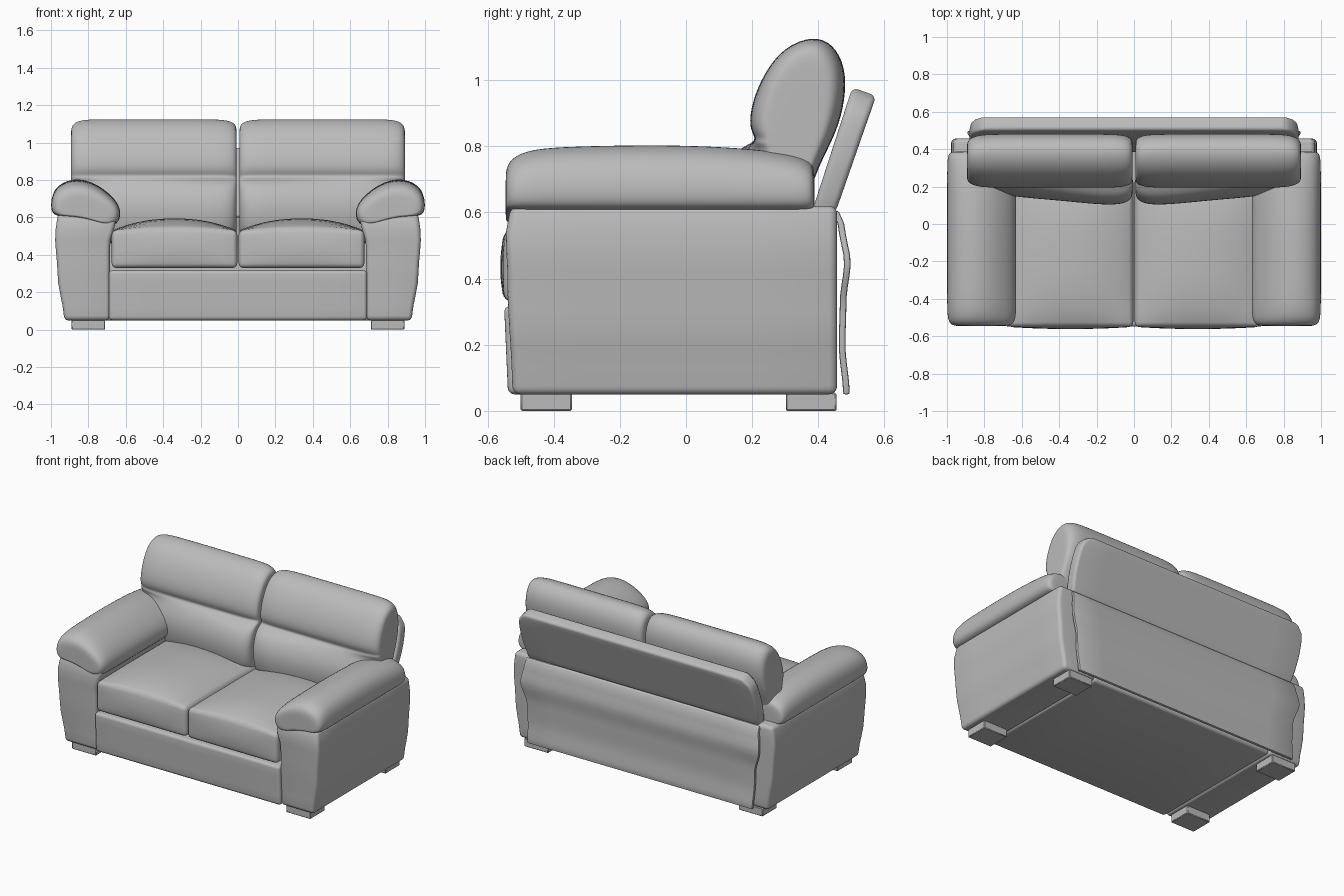
import bpy, bmesh, math
from mathutils import Vector

if "Cube" in bpy.data.objects:
    bpy.data.objects.remove(bpy.data.objects["Cube"])

leather = bpy.data.materials.new("grey leather")
leather.diffuse_color = (0.5, 0.5, 0.5, 1)
leather.use_nodes = True
leather.node_tree.nodes["Principled BSDF"].inputs["Base Color"].default_value = leather.diffuse_color


def finish(name, bm, subsurf=0, angle=40):
    bmesh.ops.recalc_face_normals(bm, faces=bm.faces)
    me = bpy.data.meshes.new(name)
    bm.to_mesh(me)
    bm.free()
    for p in me.polygons:
        p.use_smooth = True
    me.set_sharp_from_angle(angle=math.radians(angle))
    me.materials.append(leather)
    ob = bpy.data.objects.new(name, me)
    bpy.context.collection.objects.link(ob)
    if subsurf:
        ob.modifiers.new("smooth", 'SUBSURF').levels = subsurf
        ob.modifiers["smooth"].render_levels = subsurf
    return ob


def soft_box(name, lo, hi, r, cuts=(0, 0, 0), shape=None, side=1, segs=4):
    """Bevelled box, cut into a grid, then bent by a shape function."""
    lo, hi = Vector(lo), Vector(hi)
    bm = bmesh.new()
    bmesh.ops.create_cube(bm, size=1)
    for v in bm.verts:
        v.co = Vector([lo[i] + (v.co[i] + 0.5) * (hi[i] - lo[i]) for i in range(3)])
    bmesh.ops.bevel(bm, geom=bm.edges[:], offset=r, segments=segs, profile=0.5, affect='EDGES')
    for axis, n in enumerate(cuts):
        normal = Vector([float(i == axis) for i in range(3)])
        a, b = lo[axis] + r, hi[axis] - r
        for k in range(1, n + 1):
            bmesh.ops.bisect_plane(bm, geom=bm.verts[:] + bm.edges[:] + bm.faces[:],
                                   plane_co=normal * (a + (b - a) * k / (n + 1)), plane_no=normal)
    for v in bm.verts:
        if shape:
            v.co = shape(*v.co)
        v.co.x *= side
    return finish(name, bm)


def loft(name, rings, side=1, subsurf=2):
    """Skin closed rings of points and cap both ends."""
    bm = bmesh.new()
    loops = [[bm.verts.new((x * side, y, z)) for x, y, z in ring] for ring in rings]
    n = len(loops[0])
    for a, b in zip(loops, loops[1:]):
        for i in range(n):
            bm.faces.new((a[i], a[(i + 1) % n], b[(i + 1) % n], b[i]))
    bm.faces.new(loops[0])
    bm.faces.new(loops[-1])
    return finish(name, bm, subsurf, 180)


def interp(t, pts):
    if t <= pts[0][0]:
        return pts[0][1]
    for (a, u), (b, w) in zip(pts, pts[1:]):
        if t <= b:
            k = (t - a) / (b - a)
            return u + (w - u) * k * k * (3 - 2 * k)
    return pts[-1][1]


# Arm sides: outer face swells upward, front leans out slightly
def arm_shape(x, y, z):
    k = (x - 0.68) / 0.29
    out = interp(z, [(0.05, 0.93), (0.3, 0.965), (0.5, 0.978), (0.62, 0.965)])
    inner = interp(z, [(0.45, 0.685), (0.6, 0.65)])
    if y < 0:
        y += interp(z, [(0.05, 0.015), (0.4, 0.0), (0.55, -0.005), (0.62, 0.01)]) * -y / 0.54
    return Vector((inner + (out - inner) * k, y, z))


# Seat cushions: crowned top, bulging front
def seat_shape(x, y, z):
    u = (x - 0.34) / 0.335
    v = (y + 0.15) / 0.4
    top = max(0, (z - 0.33) / 0.2)
    z += 0.065 * top ** 2 * max(0, 1 - abs(u) ** 2.2) * max(0, 1 - 0.75 * abs(v) ** 3)
    if y < -0.4:
        y -= 0.012 * math.sin(math.pi * min(1, top)) * max(0, 1 - u * u)
    return Vector((x, y, z))


# Arm pad cross-section (x, z) and lengthwise stations (y, width scale, height scale)
PAD = [(1.0, 0.63), (1.0, 0.70), (0.975, 0.765), (0.915, 0.80), (0.845, 0.81), (0.765, 0.785),
       (0.70, 0.74), (0.645, 0.685), (0.622, 0.62), (0.645, 0.56), (0.70, 0.555),
       (0.79, 0.585), (0.89, 0.605), (0.97, 0.605)]
PAD_Y = [(-0.545, 0.55, 0.35), (-0.545, 0.82, 0.6), (-0.525, 0.96, 0.78), (-0.47, 1, 0.92),
         (-0.35, 1, 0.97), (-0.05, 1, 1.0), (0.18, 1, 0.94), (0.32, 1, 0.84),
         (0.375, 0.97, 0.72), (0.388, 0.85, 0.6), (0.388, 0.5, 0.3)]


def pad_ring(y, w, h):
    return [(0.82 + (x - 0.82) * w, y, 0.63 + (z - 0.63) * (h if z > 0.63 else w))
            for x, z in PAD]


# Back cushion profile (y, z): headrest, stitched groove, lumbar roll
BACK = [(0.385, 1.135), (0.445, 1.11), (0.483, 1.04), (0.482, 0.94), (0.455, 0.84), (0.40, 0.74),
        (0.36, 0.62), (0.32, 0.48), (0.20, 0.45), (0.125, 0.50), (0.098, 0.60), (0.10, 0.70),
        (0.14, 0.785), (0.20, 0.81), (0.212, 0.825), (0.19, 0.855), (0.198, 0.93), (0.235, 1.02),
        (0.295, 1.10)]
BACK_X = [(0.008, 0.6, 0.75), (0.008, 0.78, 0.88), (0.025, 0.9, 0.95), (0.075, 0.99, 0.995),
          (0.2, 1, 1), (0.4, 1, 1), (0.58, 1, 1), (0.72, 1, 1), (0.82, 0.98, 0.995),
          (0.87, 0.88, 0.955), (0.893, 0.72, 0.87), (0.893, 0.5, 0.7)]


def back_ring(x, sy, sz):
    ring = []
    for y, z in BACK:
        if y < 0.2 and z < 0.82:  # lumbar roll recedes behind the arms
            y += interp(x, [(0.1, 0), (0.6, 0.04), (0.9, 0.09)])
        ring.append((x, 0.33 + (y - 0.33) * sy, 0.8 + (z - 0.8) * sz))
    return ring


for side, label in ((1, "right"), (-1, "left")):
    soft_box(f"{label}_arm_side", (0.68, -0.54, 0.05), (0.97, 0.457, 0.62), 0.025,
             (1, 4, 8), arm_shape, side)
    loft(f"{label}_arm_pad", [pad_ring(*s) for s in PAD_Y], side)
    soft_box(f"{label}_seat_cushion", (0.004, -0.55, 0.33), (0.675, 0.25, 0.53), 0.025,
             (10, 10, 4), seat_shape, side)
    loft(f"{label}_back_cushion", [back_ring(*s) for s in BACK_X], side)
    for y0, y1, end in ((-0.5, -0.345, "front"), (0.302, 0.455, "back")):
        soft_box(f"{label}_{end}_foot", (0.71, y0, 0), (0.89, y1, 0.055), 0.004, side=side, segs=1)

# Base with front panel
soft_box("base_front_panel", (-0.69, -0.55, 0.05), (0.69, 0.45, 0.318), 0.02, (4, 0, 4),
         lambda x, y, z: Vector((x, y + (0.012 * (0.318 - z) / 0.27 if y < 0 else 0), z)))


# Leaning back frame with rounded top corners
def frame_shape(x, y, z):
    t = (z - 0.6) / 0.37
    half = 0.86 + 0.02 * math.sin(math.pi * min(1, max(0, t)))
    if z > 0.9:
        half -= 0.05 * ((z - 0.9) / 0.075) ** 2
    return Vector((x / 0.88 * half, y + (z - 0.6) * 0.325, z - (y - 0.38) * 0.35 * max(0, t)))


soft_box("back_frame", (-0.88, 0.38, 0.6), (0.88, 0.452, 0.978), 0.018, (8, 0, 10), frame_shape)


# Loose fabric sheet over the lower back
def sheet_shape(x, y, z):
    y += interp(z, [(0.05, 0.485), (0.2, 0.472), (0.33, 0.475), (0.45, 0.488),
                    (0.55, 0.472), (0.61, 0.452)])
    half = interp(z, [(0.05, 0.84), (0.3, 0.85), (0.45, 0.89), (0.6, 0.87)])
    return Vector((x * half, y, z))


soft_box("lower_back_sheet", (-1, -0.01, 0.05), (1, 0.01, 0.605), 0.006, (8, 0, 16),
         sheet_shape, segs=2)
